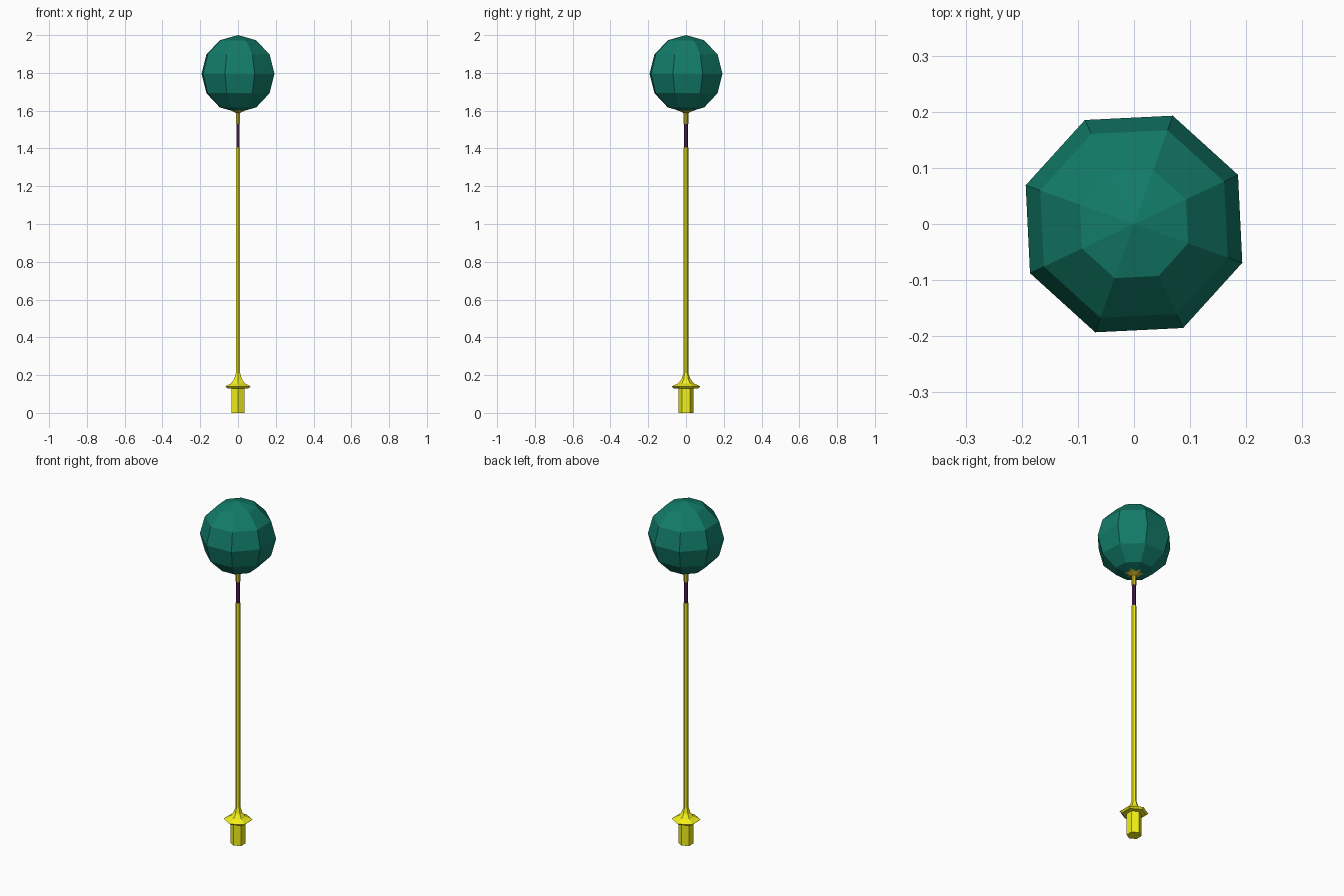
import bpy, bmesh
from math import sin, cos, pi, radians
from mathutils import Matrix

if "Cube" in bpy.data.objects:
    bpy.data.objects.remove(bpy.data.objects["Cube"])


def material(name, rgb):
    m = bpy.data.materials.new(name)
    m.diffuse_color = (*rgb, 1)
    m.use_nodes = True
    m.node_tree.nodes["Principled BSDF"].inputs["Base Color"].default_value = m.diffuse_color
    return m


def finish(name, bm, mat):
    bmesh.ops.recalc_face_normals(bm, faces=bm.faces)
    me = bpy.data.meshes.new(name)
    bm.to_mesh(me)
    bm.free()
    me.materials.append(mat)
    bpy.context.collection.objects.link(bpy.data.objects.new(name, me))


def hex_lathe(name, profile, mat):
    """Six-sided turned part from (radius, z) pairs, corners on the y axis."""
    bm = bmesh.new()
    rings = [[bm.verts.new((r * sin(i * pi / 3), r * cos(i * pi / 3), z))
              for i in range(6)] for r, z in profile]
    for a, b in zip(rings, rings[1:]):
        for i in range(6):
            j = (i + 1) % 6
            bm.faces.new((a[i], a[j], b[j], b[i]))
    bm.faces.new(rings[0])
    bm.faces.new(rings[-1])
    finish(name, bm, mat)


yellow = material("yellow", (0.9, 0.88, 0.01))
gold = material("gold", (0.55, 0.45, 0.02))
purple = material("purple", (0.09, 0.02, 0.11))
teal = material("teal", (0.006, 0.2, 0.14))

# Handle grip, flared guard and long shaft
hex_lathe("grip", [(0.04, 0), (0.04, 0.135)], yellow)
hex_lathe("guard", [(0.04, 0.128), (0.065, 0.13), (0.077, 0.14), (0.042, 0.156),
                    (0.024, 0.178), (0.013, 0.212)], yellow)
hex_lathe("shaft", [(0.013, 0.2), (0.013, 1.405)], yellow)

# Dark neck and the cup that carries the ball
hex_lathe("neck", [(0.0095, 1.4), (0.0095, 1.535)], purple)
hex_lathe("cup", [(0.013, 1.53), (0.013, 1.587), (0.03, 1.596), (0.052, 1.604),
                  (0.052, 1.609)], gold)

# Low-poly ball
bm = bmesh.new()
bmesh.ops.create_uvsphere(bm, u_segments=8, v_segments=6, radius=0.205,
                          matrix=Matrix.Translation((0, 0, 1.795)) @ Matrix.Rotation(radians(25.3), 4, 'Z'))
finish("ball", bm, teal)
